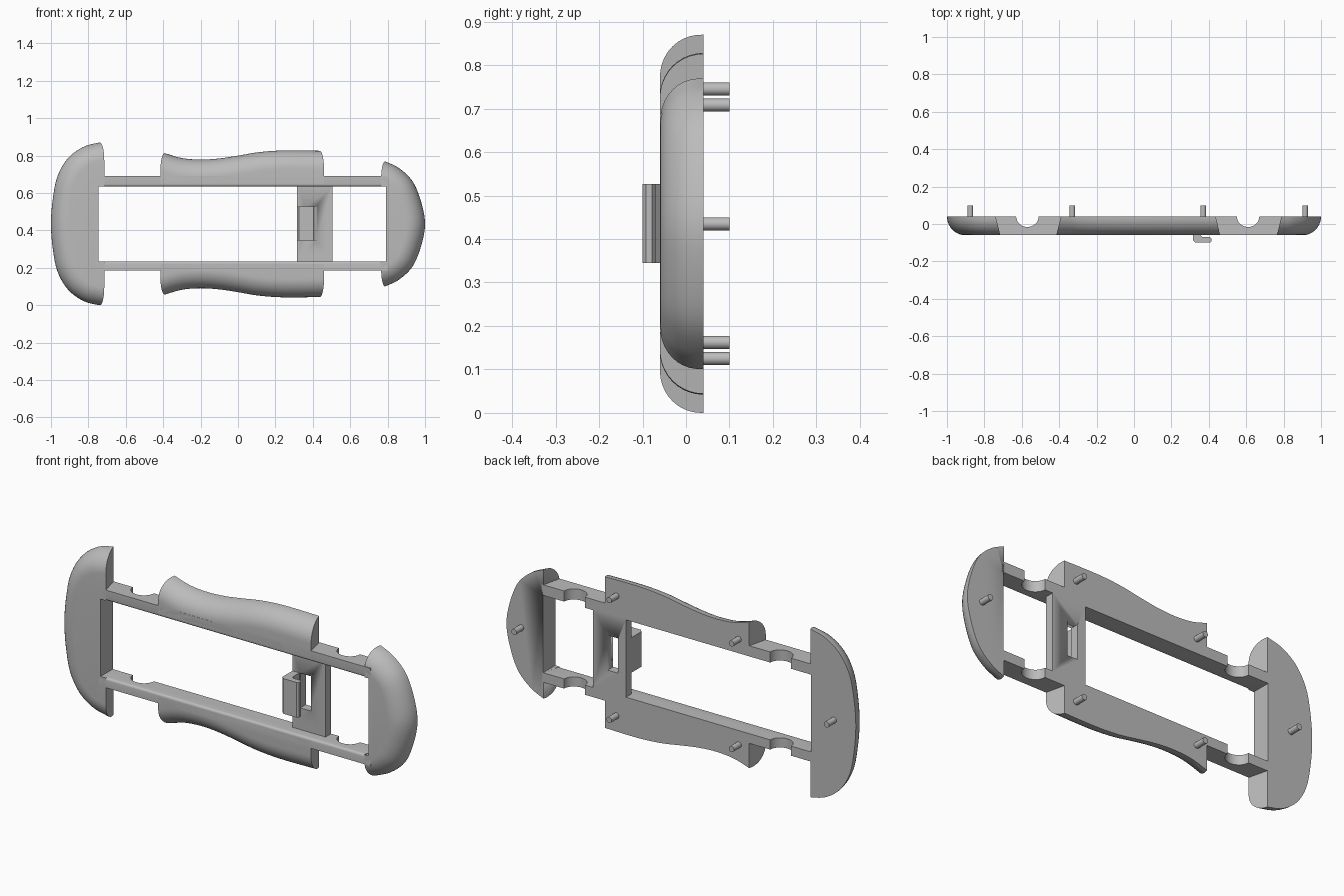
import bpy, bmesh, math
from mathutils import Vector

if "Cube" in bpy.data.objects:
    bpy.data.objects.remove(bpy.data.objects["Cube"])

MID = 0.435               # height of the mirror line
BACK, FRONT = 0.04, -0.06
ROUND = 0.1               # radius of the outer fillet

grey = bpy.data.materials.new("plain grey")
grey.use_nodes = True
grey.diffuse_color = (0.5, 0.5, 0.5, 1)
grey.node_tree.nodes["Principled BSDF"].inputs["Base Color"].default_value = (0.5, 0.5, 0.5, 1)


def finish(bm, name):
    bmesh.ops.recalc_face_normals(bm, faces=bm.faces)
    mesh = bpy.data.meshes.new(name)
    bm.to_mesh(mesh)
    bm.free()
    mesh.materials.append(grey)
    ob = bpy.data.objects.new(name, mesh)
    bpy.context.collection.objects.link(ob)
    bpy.ops.object.select_all(action='DESELECT')
    ob.select_set(True)
    bpy.context.view_layer.objects.active = ob
    bpy.ops.object.shade_smooth_by_angle(angle=math.radians(32))
    return ob


def prism(pts, z0, z1):
    """Extrude an x, y profile from z0 to z1."""
    bm = bmesh.new()
    face = bm.faces.new([bm.verts.new((x, y, z0)) for x, y in pts])
    ext = bmesh.ops.extrude_face_region(bm, geom=[face])["geom"]
    new = [g for g in ext if isinstance(g, bmesh.types.BMVert)]
    bmesh.ops.translate(bm, verts=new, vec=(0, 0, z1 - z0))
    return bm


def rect(x0, x1, y0, y1):
    return [(x0, y0), (x1, y0), (x1, y1), (x0, y1)]


def cut(ob, bm):
    """Subtract a solid, then drop it."""
    tool = finish(bm, "cutter")
    mod = ob.modifiers.new("cut", 'BOOLEAN')
    mod.operation, mod.object, mod.solver = 'DIFFERENCE', tool, 'EXACT'
    bpy.context.view_layer.objects.active = ob
    bpy.ops.object.modifier_apply(modifier=mod.name)
    bpy.data.objects.remove(tool)


def spline(pts, steps=6):
    p = [Vector(q) for q in pts]
    p = [2 * p[0] - p[1]] + p + [2 * p[-1] - p[-2]]
    out = []
    for a, b, c, d in zip(p, p[1:], p[2:], p[3:]):
        for i in range(steps):
            t = i / steps
            out.append(0.5 * (2 * b + (c - a) * t + (2 * a - 5 * b + 4 * c - d) * t * t
                              + (3 * b - a - 3 * c + d) * t ** 3))
    return out + [p[-2]]


def shell(name, path, base, planes):
    """Rounded slab: the x, z path is inset ring by ring; sloped planes trim the ends."""
    path = spline(path)
    centre = Vector((sum(p.x for p in path) / len(path), MID))
    normals = []
    for i, p in enumerate(path):
        t = path[min(i + 1, len(path) - 1)] - path[max(i - 1, 0)]
        n = Vector((-t.y, t.x)).normalized()
        normals.append(n if n.dot(p - centre) > 0 else -n)
    bm = bmesh.new()
    rings = []
    for k in range(11):
        a = math.pi / 2 * k / 10
        inset, y = ROUND * (1 - math.cos(a)), BACK - ROUND * math.sin(a)
        pts = [p - n * inset for p, n in zip(path, normals)] + [Vector(b) for b in base]
        rings.append([bm.verts.new((p.x, y, p.y)) for p in pts])
    for r, s in zip(rings, rings[1:]):
        for i in range(len(r)):
            j = (i + 1) % len(r)
            bm.faces.new((r[i], r[j], s[j], s[i]))
    bm.faces.new(rings[0])
    bm.faces.new(rings[-1])
    for x_back, x_front, side in planes:
        res = bmesh.ops.bisect_plane(
            bm, geom=bm.verts[:] + bm.edges[:] + bm.faces[:], plane_co=(x_back, BACK, 0),
            plane_no=Vector((ROUND, x_front - x_back, 0)) * side, clear_outer=True)
        edges = [e for e in res["geom_cut"] if isinstance(e, bmesh.types.BMEdge)]
        bmesh.ops.holes_fill(bm, edges=edges, sides=0)
    return finish(bm, name)


def flip(pts):
    return [(x, 2 * MID - z) for x, z in pts]


# Rounded end pieces, notched for the window
tail = [(-0.6, 0.89), (-0.74, 0.87), (-0.83, 0.845), (-0.91, 0.785), (-0.965, 0.69), (-0.99, 0.57)]
nose = [(0.65, 0.825), (0.785, 0.77), (0.865, 0.73), (0.935, 0.66), (0.98, 0.55)]
tail_ob = shell("left_end", tail + [(-1, MID)] + flip(tail)[::-1], [], [(-0.74, -0.715, 1)])
nose_ob = shell("right_end", nose + [(1, MID)] + flip(nose)[::-1], [], [(0.788, 0.765, -1)])
for ob in (tail_ob, nose_ob):
    cut(ob, prism(rect(-0.745, 0.79, -0.2, 0.2), 0.235, 0.635))

# Wavy side grips
wave = [(-0.5, 0.85), (-0.39, 0.813), (-0.3, 0.787), (-0.2, 0.779), (-0.1, 0.785), (0, 0.8),
        (0.1, 0.817), (0.2, 0.826), (0.3, 0.828), (0.44, 0.826), (0.55, 0.825)]
ends = [(-0.39, -0.415, -1), (0.437, 0.46, 1)]
grip_base = [(0.55, 0.65), (-0.5, 0.65)]
shell("upper_grip", wave, grip_base, ends)
shell("lower_grip", flip(wave), flip(grip_base), ends)

# Long rails with axle notches and a softened inner edge
profile = [(-0.755, FRONT), (0.8, FRONT), (0.8, BACK)]
for axle in (0.61, -0.57):
    for k in range(17):
        a = math.pi * k / 16
        profile.append((axle + 0.06 * math.cos(a), BACK - 0.056 * math.sin(a)))
profile.append((-0.755, BACK))
for name, inner, outer in (("upper_rail", 0.635, 0.69), ("lower_rail", 0.235, 0.185)):
    bm = prism(profile, inner, outer)
    soft = [e for e in bm.edges if all(abs(v.co.y - FRONT) < 1e-4 and abs(v.co.z - inner) < 1e-4
                                       for v in e.verts)]
    bmesh.ops.bevel(bm, geom=soft, offset=0.012, segments=4, profile=0.5, affect='EDGES')
    finish(bm, name)

# Slotted crossbar
bar = finish(prism(rect(0.315, 0.505, -0.005, BACK), 0.23, 0.64), "crossbar")
cut(bar, prism(rect(0.36, 0.42, -0.2, 0.2), 0.347, 0.527))

# Hooked clip standing on the crossbar
hook = [(0.315, 0), (0.315, -0.085), (0.327, -0.1), (0.405, -0.1), (0.415, -0.092),
        (0.415, -0.078), (0.405, -0.07), (0.365, -0.07), (0.355, -0.06), (0.355, 0)]
finish(prism(hook, 0.345, 0.527), "clip")

# Joining pegs on the back
for i, (x, off) in enumerate([(-0.875, 0), (0.915, 0), (-0.33, 0.273), (-0.33, -0.273),
                              (0.37, 0.31), (0.37, -0.31)]):
    bm = bmesh.new()
    bmesh.ops.create_cone(bm, cap_ends=True, segments=24, radius1=0.015, radius2=0.015, depth=0.08)
    for v in bm.verts:
        v.co = (x + v.co.x, 0.06 + v.co.z, MID + off + v.co.y)
    finish(bm, f"peg_{i + 1}")
